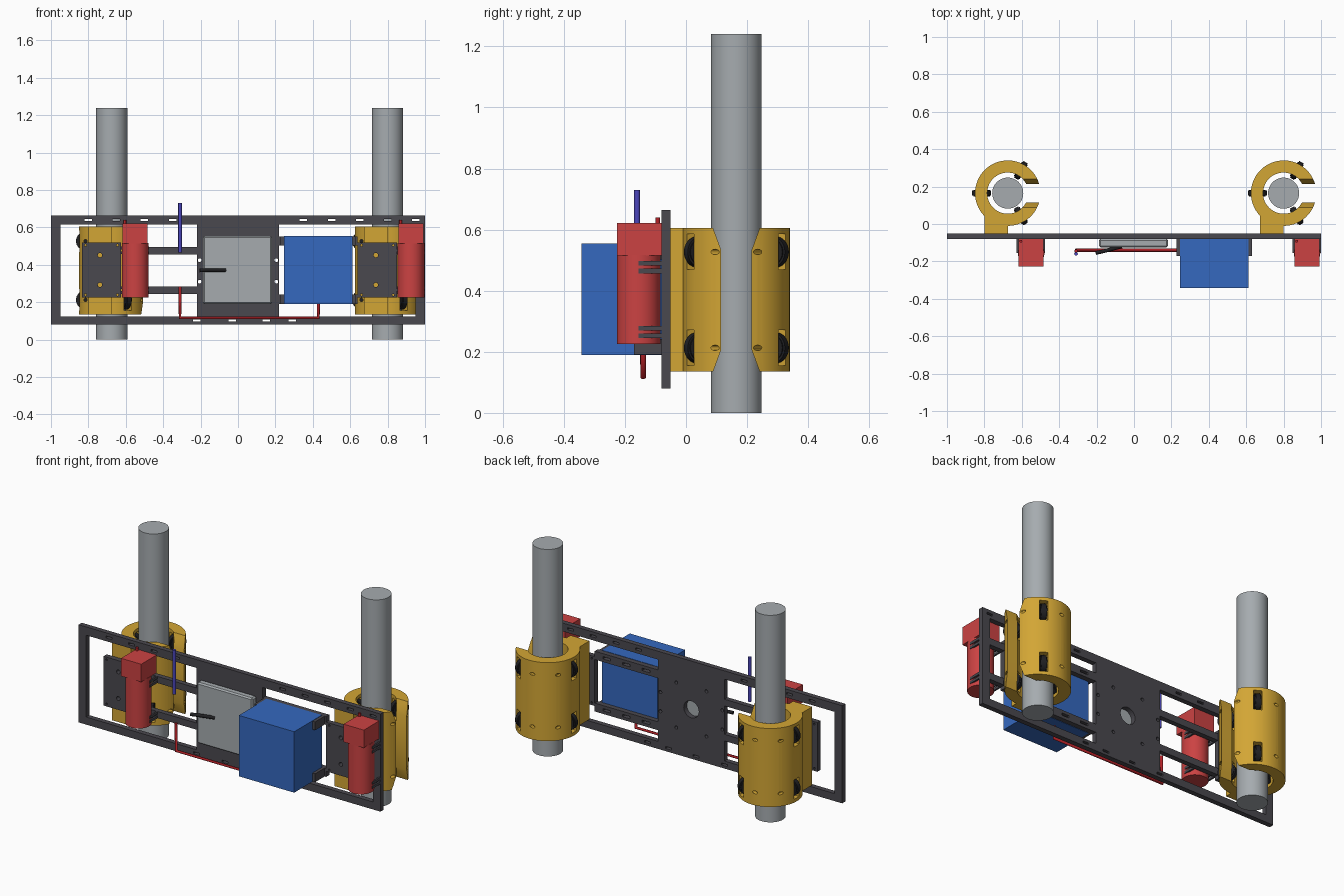
import bpy, bmesh
from math import pi, sin, cos, asin, acos, radians
from mathutils import Matrix, Vector

if "Cube" in bpy.data.objects:
    bpy.data.objects.remove(bpy.data.objects["Cube"], do_unlink=True)


def material(name, r, g, b):
    m = bpy.data.materials.new(name)
    m.use_nodes = True
    m.diffuse_color = (r, g, b, 1)
    m.node_tree.nodes["Principled BSDF"].inputs["Base Color"].default_value = (r, g, b, 1)
    return m


STEEL = material("steel grey", .38, .41, .43)
GOLD = material("clamp gold", .65, .38, .035)
DARK = material("dark frame", .068, .065, .077)
RED = material("motor red", .6, .055, .055)
BLUE = material("battery blue", .035, .14, .52)
BLACK = material("rubber black", .014, .014, .016)
WIRE_RED = material("wire red", .45, .015, .02)
WIRE_BLUE = material("wire blue", .07, .06, .5)


def finish(name, bm, mat, smooth=False):
    bmesh.ops.recalc_face_normals(bm, faces=bm.faces)
    me = bpy.data.meshes.new(name)
    bm.to_mesh(me)
    bm.free()
    ob = bpy.data.objects.new(name, me)
    bpy.context.collection.objects.link(ob)
    if mat:
        me.materials.append(mat)
    if smooth:
        smooth_edges(ob)
    return ob


def smooth_edges(ob):
    select(ob)
    bpy.ops.object.shade_smooth_by_angle(angle=radians(30))


def select(ob):
    bpy.ops.object.select_all(action='DESELECT')
    ob.select_set(True)
    bpy.context.view_layer.objects.active = ob


def add_box(bm, x0, x1, y0, y1, z0, z1, turn=Matrix()):
    mid = Vector(((x0 + x1) / 2, (y0 + y1) / 2, (z0 + z1) / 2))
    size = Matrix.Diagonal((x1 - x0, y1 - y0, z1 - z0, 1))
    bmesh.ops.create_cube(bm, size=1, matrix=turn @ Matrix.Translation(mid) @ size)


def add_cyl(bm, r, depth, matrix, sides=32):
    bmesh.ops.create_cone(bm, cap_ends=True, segments=sides, radius1=r, radius2=r,
                          depth=depth, matrix=matrix)


def add_prism(bm, points, offset):
    face = bm.faces.new([bm.verts.new(p) for p in points])
    new = bmesh.ops.extrude_face_region(bm, geom=[face])["geom"]
    bmesh.ops.translate(bm, vec=offset, verts=[v for v in new if isinstance(v, bmesh.types.BMVert)])


def boxes(name, mat, *dims):
    bm = bmesh.new()
    for d in dims:
        add_box(bm, *d)
    return finish(name, bm, mat)


def cut(ob, bm):
    cutter = finish("cutter", bm, None)
    cutter.hide_render = True
    mod = ob.modifiers.new("cut", 'BOOLEAN')
    mod.operation, mod.solver, mod.object = 'DIFFERENCE', 'EXACT', cutter
    select(ob)
    bpy.ops.object.modifier_apply(modifier=mod.name)
    bpy.data.objects.remove(cutter, do_unlink=True)


def wire(name, points, mat, r=.009):
    cu = bpy.data.curves.new(name, 'CURVE')
    cu.dimensions, cu.bevel_depth, cu.bevel_resolution, cu.use_fill_caps = '3D', r, 3, True
    sp = cu.splines.new('POLY')
    sp.points.add(len(points) - 1)
    for p, co in zip(sp.points, points):
        p.co = (*co, 1)
    cu.materials.append(mat)
    ob = bpy.data.objects.new(name, cu)
    bpy.context.collection.objects.link(ob)


Y0, Y1 = -.08, -.05            # frame plate thickness
POLE_Y = .165
ALONG_Y = Matrix.Rotation(pi / 2, 4, 'X')


def at(x, y, z):
    return Matrix.Translation((x, y, z))


# Main frame with side windows, hub hole, screw holes and slots
frame = boxes("frame_plate", DARK, (-1, 1, Y0, Y1, .08, .665))
bm = bmesh.new()
for x0, x1 in ((-.95, -.22), (.22, .95)):
    add_box(bm, x0, x1, -.2, .1, .125, .615)
for x in (-.8, -.65, -.5, -.35, .35, .5, .65, .8, .95):
    add_box(bm, x - .02, x + .02, -.2, .1, .634, .646)
for x in (-.22, -.03, .15, .29):
    add_box(bm, x - .02, x + .02, -.2, .1, .096, .108)
add_cyl(bm, .05, .4, at(0, 0, .375) @ ALONG_Y)
for x in (-.205, -.1, .1, .205):
    for z in (.31, .425) if abs(x) > .15 else (.24, .51):
        add_cyl(bm, .01, .4, at(x, 0, z) @ ALONG_Y, 12)
cut(frame, bm)

# Inner rails: motor rails and slotted battery rails
boxes("motor_rails", DARK, *[(a, b, Y0, Y1, z, z + .04)
      for a, b in ((-.62, -.22), (.83, .95)) for z in (.245, .455)])
rails = boxes("battery_rails", DARK, *[(.22, .64, Y0, Y1, z, z + .05) for z in (.192, .503)])
bm = bmesh.new()
for x in (.3, .43, .56):
    for z in (.217, .528):
        add_box(bm, x - .025, x + .025, -.2, .1, z - .007, z + .007)
cut(rails, bm)

# Battery, brackets and control box
boxes("battery", BLUE, (.245, .612, -.342, Y0, .19, .555))
boxes("battery_brackets", DARK, *[(a, a + .018, -.17, Y0, z, z + .05)
      for a in (.227, .612) for z in (.192, .503)])
control = boxes("control_box", STEEL, (-.187, .182, -.125, Y0, .19, .555))
bev = control.modifiers.new("edge", 'BEVEL')
bev.width, bev.segments = .008, 1

# Cables
wire("black_cable", [(-.205, -.155, .37), (-.16, -.145, .372), (-.065, -.12, .372)], BLACK, .01)
wire("red_cable", [(-.31, -.145, .285), (-.31, -.14, .117), (.43, -.14, .117), (.43, -.14, .195)], WIRE_RED)
wire("blue_cable", [(-.31, -.16, .465), (-.31, -.16, .73)], WIRE_BLUE, .01)


def clamp_mesh():
    """C-shaped sleeve with a mounting foot, flared slot, wheel windows and axle holes."""
    R, r, gap, z0, z1 = .175, .11, .05, .135, .605
    a, b = asin(gap / R), asin(gap / r)
    foot = 2 * pi - acos(-.125 / R)

    def arc(rad, s, e, n):
        return [(rad * cos(s + (e - s) * i / n), rad * sin(s + (e - s) * i / n), z0) for i in range(n + 1)]

    outline = arc(R, a, foot, 32) + [(-.125, -.215, z0), (0, -.215, z0)]
    outline += arc(R, 1.5 * pi, 2 * pi - a, 12) + arc(r, 2 * pi - b, b, 40)
    bm = bmesh.new()
    add_prism(bm, outline, (0, 0, z1 - z0))
    ob = finish("clamp", bm, GOLD)
    # Flared ends of the slot
    bm = bmesh.new()
    for z, d in ((z0, 1), (z1, -1)):
        add_prism(bm, [(.04, y, z + d * h) for y, h in
                       ((-.08, -.01), (.08, -.01), (.045, .085), (-.045, .085))], (.3, 0, 0))
    cut(ob, bm)
    wheels, windows, axles = bmesh.new(), bmesh.new(), bmesh.new()
    for z in (.213, .527):
        for deg in (60, 180, 300):
            turn = at(0, 0, z) @ Matrix.Rotation(radians(deg), 4, 'Z')
            hub = turn @ at(.14, 0, 0) @ ALONG_Y
            add_box(windows, .09, .24, -.023, .023, -.058, .058, turn)
            add_cyl(axles, .009, .26, hub, 12)
            add_cyl(wheels, .051, .026, hub)
            add_cyl(wheels, .044, .036, hub)
    cut(ob, windows)
    cut(ob, axles)
    smooth_edges(ob)
    return ob, finish("wheels", wheels, BLACK, True)


# Each side: pole, clamp, wheels, mounting plate and drive motor
clamp, wheels = clamp_mesh()
for side, px in (("right", -.675), ("left", .8)):
    bm = bmesh.new()
    add_cyl(bm, .083, 1.24, at(px, POLE_Y, .62), 48)
    finish(side + "_pole", bm, STEEL, True)
    for part in (clamp, wheels):
        copy = part.copy()
        copy.name = f"{side}_{part.name}"
        copy.location = (px, POLE_Y, 0)
        bpy.context.collection.objects.link(copy)

    plate = boxes(side + "_mount_plate", DARK, (px - .16, px + .05, Y0, Y1, .225, .52))
    bm = bmesh.new()
    for z in (.293, .452):
        add_cyl(bm, .012, .4, at(px - .063, 0, z) @ ALONG_Y, 16)
    for x in (px - .14, px + .03):
        for z in (.24, .505):
            add_cyl(bm, .006, .4, at(x, 0, z) @ ALONG_Y, 10)
    cut(plate, bm)

    mx = px + .125
    bm = bmesh.new()
    add_cyl(bm, .071, .292, at(mx, -.155, .371), 40)
    finish(side + "_motor", bm, RED, True)
    boxes(side + "_gearbox", RED, (mx - .067, mx + .067, -.226, Y0, .515, .622))
    wire(side + "_motor_lead", [(mx - .055, -.092, .62), (mx - .055, -.092, .64)], WIRE_RED, .008)
    boxes(side + "_motor_holder", DARK, *[(mx + s * .071 - .007, mx + s * .071 + .004 - .001, -.155, Y0, z, z + .015)
          for s in (-1, 1) for z in (.245, .27, .457, .482)])
for part in (clamp, wheels):
    bpy.data.objects.remove(part, do_unlink=True)
